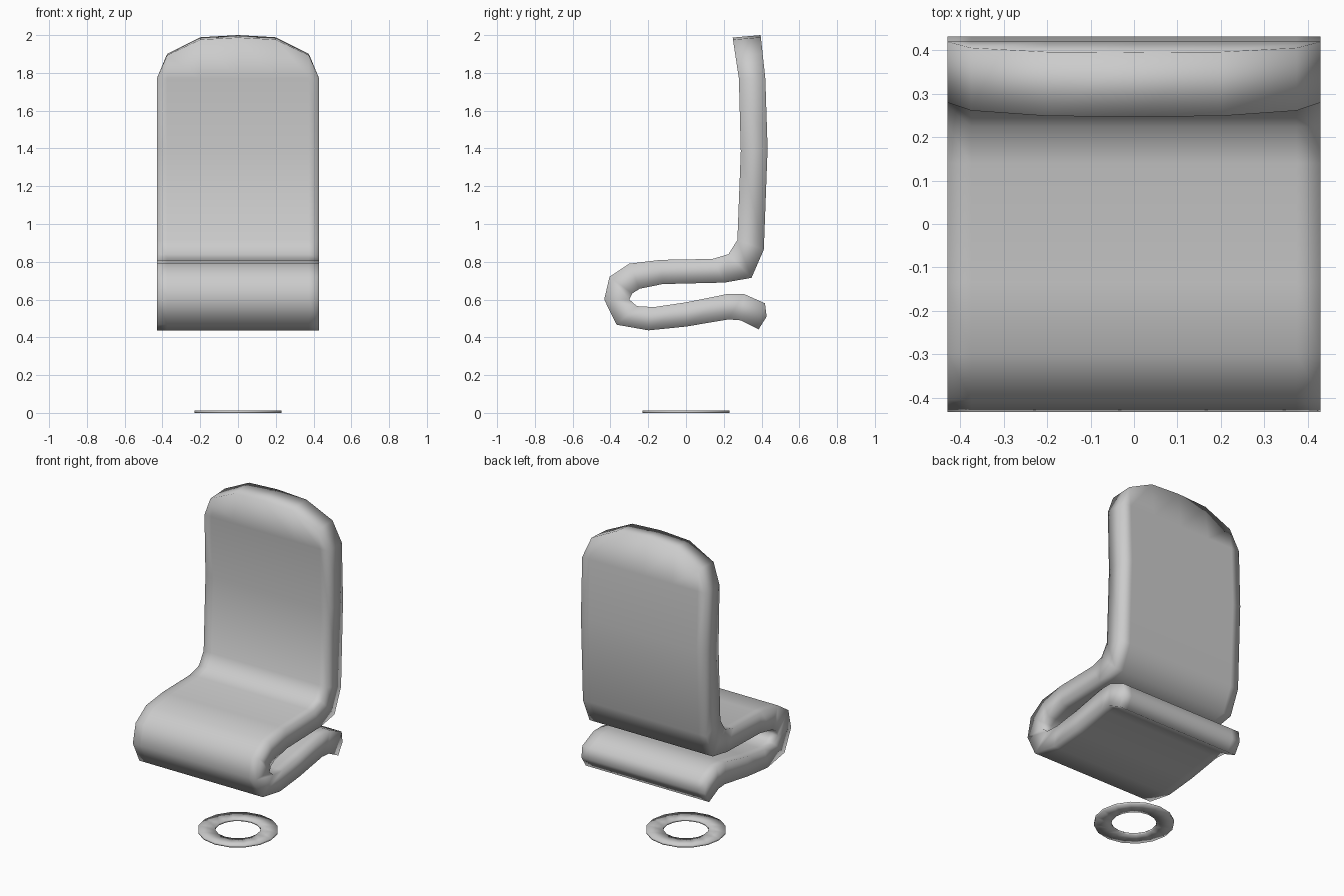
import bpy, bmesh, math

if "Cube" in bpy.data.objects:
    bpy.data.objects.remove(bpy.data.objects["Cube"])

# Seat shell cross-section: (outer y, outer z, inner y, inner z), from top of back to rear lip
STATIONS = [
    (.247, 1.987, .395, 2.0), (.28, 1.77, .42, 1.77), (.29, 1.385, .432, 1.4),
    (.272, .915, .412, .865), (.225, .84, .347, .715), (.14, .815, .204, .69),
    (-.135, .81, -.124, .682), (-.30, .79, -.246, .657), (-.405, .72, -.285, .632),
    (-.433, .6, -.30, .6), (-.368, .467, -.26, .565), (-.198, .437, -.17, .56),
    (0, .457, 0, .585), (.225, .495, .222, .63), (.29, .49, .306, .63),
    (.384, .442, .418, .58), (.384, .442, .427, .51)]
# Columns across the width: x and how far up the arched top reaches (0..1)
COLUMNS = [(-.43, 0), (-.375, .57), (-.2, .95), (0, 1), (.2, .95), (.375, .57), (.43, 0)]


def finish(bm, name):
    bmesh.ops.remove_doubles(bm, verts=bm.verts, dist=1e-4)
    bmesh.ops.recalc_face_normals(bm, faces=bm.faces)
    for f in bm.faces:
        f.smooth = True
    mesh = bpy.data.meshes.new(name)
    bm.to_mesh(mesh)
    bm.free()
    obj = bpy.data.objects.new(name, mesh)
    bpy.context.collection.objects.link(obj)
    return obj


# Folded seat and backrest
bm = bmesh.new()
outer, inner = [], []
for i, s in enumerate(STATIONS):
    rows = ([], [])
    for x, reach in COLUMNS:
        for k in (0, 1):
            y, z = s[2 * k:2 * k + 2]
            if i == 0:
                y0, z0 = STATIONS[1][2 * k:2 * k + 2]
                y, z = y0 + (y - y0) * reach, z0 + (z - z0) * reach
            rows[k].append(bm.verts.new((x, y, z)))
    outer.append(rows[0])
    inner.append(rows[1])
last = len(COLUMNS) - 1
for i in range(len(STATIONS) - 1):
    for grid in (outer, inner):
        for j in range(last):
            bm.faces.new((grid[i][j], grid[i][j + 1], grid[i + 1][j + 1], grid[i + 1][j]))
    for j in (0, last):
        bm.faces.new((outer[i][j], outer[i + 1][j], inner[i + 1][j], inner[i][j]))
for i in (0, -1):
    for j in range(last):
        bm.faces.new((outer[i][j], outer[i][j + 1], inner[i][j + 1], inner[i][j]))
finish(bm, "seat_shell")

# Flat floor ring
bm = bmesh.new()
section = [(.13, 0), (.23, 0), (.23, .012), (.13, .012)]
N = 16
loops = [[bm.verts.new((r * math.cos(2 * math.pi * a / N), r * math.sin(2 * math.pi * a / N), z))
          for r, z in section] for a in range(N)]
for a in range(N):
    p, q = loops[a], loops[(a + 1) % N]
    for k in range(4):
        m = (k + 1) % 4
        bm.faces.new((p[k], p[m], q[m], q[k]))
finish(bm, "floor_ring")
